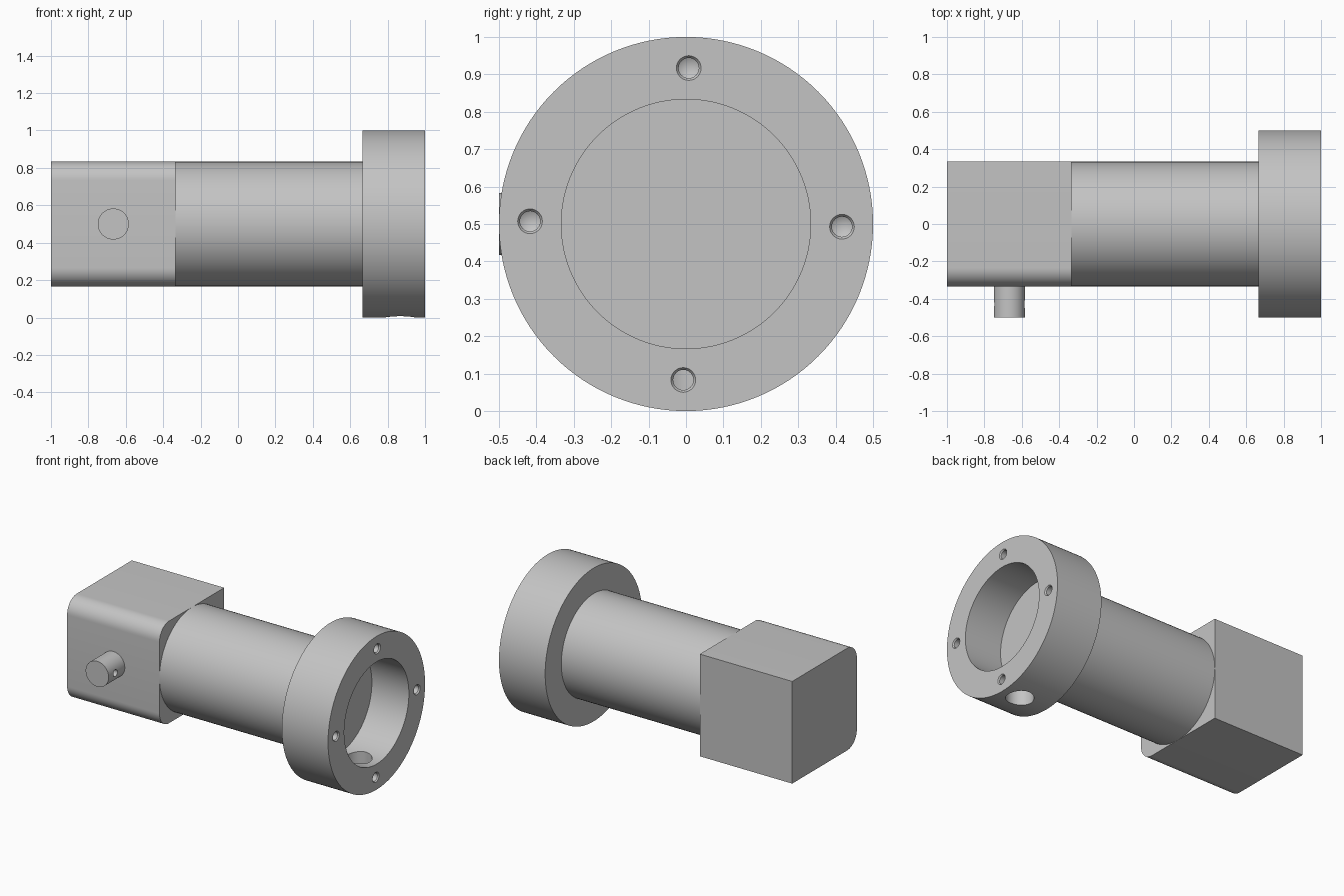
import bpy
import bmesh
import math
from mathutils import Matrix, Vector

if "Cube" in bpy.data.objects:
    bpy.data.objects.remove(bpy.data.objects["Cube"], do_unlink=True)

T = 1 / 3            # shaft radius, flange thickness, half block size
MID = 0.5            # height of the main axis

grey = bpy.data.materials.new("machined_grey")
grey.use_nodes = True
grey.diffuse_color = (0.55, 0.55, 0.55, 1)
grey.node_tree.nodes["Principled BSDF"].inputs["Base Color"].default_value = (0.55, 0.55, 0.55, 1)


def make_object(name, bm):
    bmesh.ops.recalc_face_normals(bm, faces=bm.faces)
    mesh = bpy.data.meshes.new(name)
    bm.to_mesh(mesh)
    bm.free()
    mesh.materials.append(grey)
    obj = bpy.data.objects.new(name, mesh)
    bpy.context.collection.objects.link(obj)
    return obj


def lathe(name, profile, matrix, sides=96):
    """Revolve (x, radius) points about the x axis, then place the result."""
    bm = bmesh.new()
    rings = []
    for x, r in profile:
        if r == 0:
            rings.append([bm.verts.new((x, 0, 0))] * sides)
        else:
            angles = [2 * math.pi * i / sides for i in range(sides)]
            rings.append([bm.verts.new((x, r * math.cos(a), r * math.sin(a))) for a in angles])
    for a, b in zip(rings, rings[1:]):
        for i in range(sides):
            j = (i + 1) % sides
            corners = dict.fromkeys((a[i], a[j], b[j], b[i]))
            bm.faces.new(list(corners))
    bm.transform(matrix)
    return make_object(name, bm)


def rod(name, start, end, radius, matrix, sides=96):
    return lathe(name, [(start, 0), (start, radius), (end, radius), (end, 0)], matrix, sides)


def activate(obj):
    bpy.ops.object.select_all(action="DESELECT")
    obj.select_set(True)
    bpy.context.view_layer.objects.active = obj


def cut(obj, cutters):
    activate(obj)
    for cutter in cutters:
        cutter.hide_render = True
        mod = obj.modifiers.new("hole", "BOOLEAN")
        mod.operation = "DIFFERENCE"
        mod.solver = "EXACT"
        mod.object = cutter
        bpy.ops.object.modifier_apply(modifier=mod.name)
        bpy.data.objects.remove(cutter, do_unlink=True)


axis = Matrix.Translation((0, 0, MID))

# Square end block with its two long front edges rounded
bm = bmesh.new()
bmesh.ops.create_cube(bm, size=2 * T)
front = [e for e in bm.edges
         if all(v.co.y < 0 for v in e.verts) and abs(e.verts[0].co.x - e.verts[1].co.x) > T]
bmesh.ops.bevel(bm, geom=front, offset=0.1, segments=12, profile=0.5, affect="EDGES")
bm.transform(Matrix.Translation((-2 * T, 0, MID)))
block = make_object("end_block", bm)

# Shaft, open where it meets the block and the flange
shaft = lathe("shaft", [(-T, T), (2 * T, T)], axis)

# Flange with a blind bore
floor = 0.733
flange = lathe("flange", [(2 * T, 0), (2 * T, 0.5), (1, 0.5), (1, T), (floor, T), (floor, 0)], axis, 128)

# Radial drain hole and four countersunk bolt holes
drain_axis = Matrix.Translation((0.867, 0, 0)) @ Matrix.Rotation(math.pi / 2, 4, "Y")
holes = [rod("drain_cutter", -0.3, 0.05, 0.083, drain_axis, 64)]
bolt = [(0.815, 0), (0.83, 0.027), (0.992, 0.027), (1, 0.033), (1.02, 0.033), (1.02, 0)]
for k in range(4):
    turn = Matrix.Rotation(k * math.pi / 2 - math.radians(1), 4, "X")
    place = axis @ turn @ Matrix.Translation((0, 0, 0.417))
    holes.append(lathe("bolt_cutter", bolt, place, 32))
cut(flange, holes)

# Side pin with a cross hole
pin_axis = Matrix.Translation((-2 * T, 0, MID)) @ Matrix.Rotation(-math.pi / 2, 4, "Z")
pin = rod("side_pin", T, 0.5, 0.083, pin_axis, 64)
cross = Matrix.Translation((-2 * T, -0.43, MID))
cut(pin, [rod("cross_cutter", -0.15, 0.15, 0.022, cross, 32)])

for obj in (block, shaft, flange, pin):
    activate(obj)
    bpy.ops.object.shade_smooth_by_angle(angle=math.radians(25))
